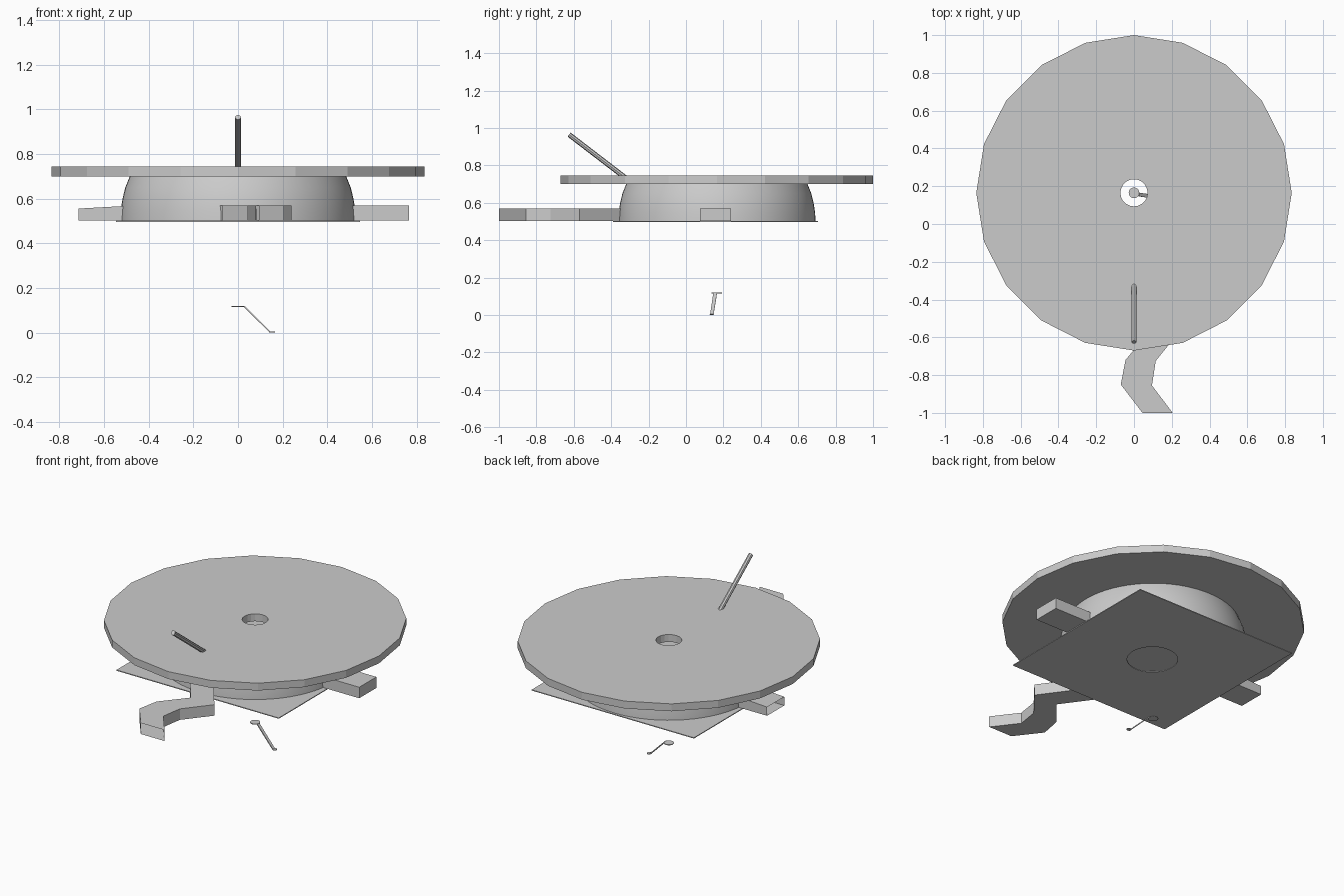
import bpy, math
from mathutils import Vector

if "Cube" in bpy.data.objects:
    bpy.data.objects.remove(bpy.data.objects["Cube"])

CY = 0.165  # common axis of the round parts


def make(name, verts, faces, smooth=False):
    me = bpy.data.meshes.new(name)
    me.from_pydata(verts, [], faces)
    me.update()
    ob = bpy.data.objects.new(name, me)
    bpy.context.collection.objects.link(ob)
    if smooth:
        bpy.ops.object.select_all(action='DESELECT')
        ob.select_set(True)
        bpy.context.view_layer.objects.active = ob
        bpy.ops.object.shade_smooth_by_angle(angle=math.radians(30))
    return ob


def circle(r, n, z, cx=0.0, cy=CY):
    return [(cx + r * math.sin(2 * math.pi * i / n), cy + r * math.cos(2 * math.pi * i / n), z)
            for i in range(n)]


def bridge(a, b, n):
    return [(a * n + i, a * n + (i + 1) % n, b * n + (i + 1) % n, b * n + i) for i in range(n)]


def bar(name, left, right, z0, z1s, open_tip):
    """Bar between two edge paths, root to tip; the tip may be left open."""
    verts, faces = [], []
    for l, r, z1 in zip(left, right, z1s):
        verts += [(*l, z0), (*r, z0), (*r, z1), (*l, z1)]
    n = len(left)
    for k in range(n - 1):
        faces += bridge(k, k + 1, 4)
    faces.append((0, 1, 2, 3))
    if not open_tip:
        faces.append(tuple(4 * (n - 1) + i for i in (3, 2, 1, 0)))
    return make(name, verts, faces)


# 20-sided disc with a centre hole: the hole ring follows a finer circle on the same 20 x 1 layout
N = 20
rings = circle(0.835, N, 0.745) + circle(0.835, N, 0.70) + circle(0.072, N, 0.70) + circle(0.072, N, 0.745)
make("top_disc", rings, sum((bridge(k, (k + 1) % 4, N) for k in range(4)), []))

# Rounded bell wall beneath the disc
M = 64
profile = [(0.528, 0.50), (0.525, 0.55), (0.517, 0.60), (0.505, 0.65), (0.485, 0.70)]
verts = sum((circle(r, M, z) for r, z in profile), [])
make("bell_wall", verts, sum((bridge(k + 1, k, M) for k in range(len(profile) - 1)), []), True)

# Thin square base plate with a round opening
h, py, K = 0.547, 0.158, 40


def square_ring(z):
    out = []
    for i in range(K):
        s, c = math.sin(2 * math.pi * i / K), math.cos(2 * math.pi * i / K)
        m = h / max(abs(s), abs(c))
        out.append((s * m, py + c * m, z))
    return out


rings = square_ring(0.502) + square_ring(0.497) + circle(0.14, K, 0.497, 0, py) + circle(0.14, K, 0.502, 0, py)
make("base_plate", rings, sum((bridge(k, (k + 1) % 4, K) for k in range(4)), []))

# Three arms: a crooked one in front, straight ones at the sides
bar("front_arm",
    [(-0.08, -0.35), (0.08, -0.57), (-0.045, -0.72), (-0.07, -0.85), (0.045, -1.0)],
    [(0.08, -0.35), (0.24, -0.57), (0.115, -0.725), (0.095, -0.855), (0.205, -1.0)],
    0.503, [0.57] * 5, True)
bar("right_arm", [(0.5, 0.24), (0.765, 0.24)], [(0.5, 0.075), (0.765, 0.075)], 0.503, [0.57] * 2, False)
bar("left_arm", [(-0.5, 0.075), (-0.715, 0.075)], [(-0.5, 0.24), (-0.715, 0.24)], 0.503, [0.568, 0.556], True)

# Slanted rod on the disc
a, b = Vector((0, -0.325, 0.735)), Vector((0, -0.625, 0.965))
bpy.ops.mesh.primitive_cylinder_add(vertices=8, radius=0.0135, depth=(b - a).length, location=(a + b) / 2)
rod = bpy.context.object
rod.name = "slanted_rod"
rod.rotation_euler = (b - a).to_track_quat('Z', 'Y').to_euler()

# Small bent clip below: round head, sloping strip and round foot
T = 0.004


def thin_disc(name, r, n, cx, cy, z):
    v = circle(r, n, z, cx, cy) + circle(r, n, z - T, cx, cy)
    make(name, v, bridge(0, 1, n) + [tuple(range(n))[::-1], tuple(range(n, 2 * n))])


thin_disc("clip_head", 0.028, 20, 0, CY, 0.12)
thin_disc("clip_foot", 0.013, 12, 0.152, 0.138, 0.006)
v = []
for x, y0, y1, z in ((0.025, 0.146, 0.166, 0.12), (0.143, 0.129, 0.147, 0.004)):
    v += [(x, y0, z - T), (x, y1, z - T), (x + T, y1, z), (x + T, y0, z)]
v = [(x, y, max(z, 0)) for x, y, z in v]
make("clip_strip", v, bridge(0, 1, 4) + [(3, 2, 1, 0), (4, 5, 6, 7)])
